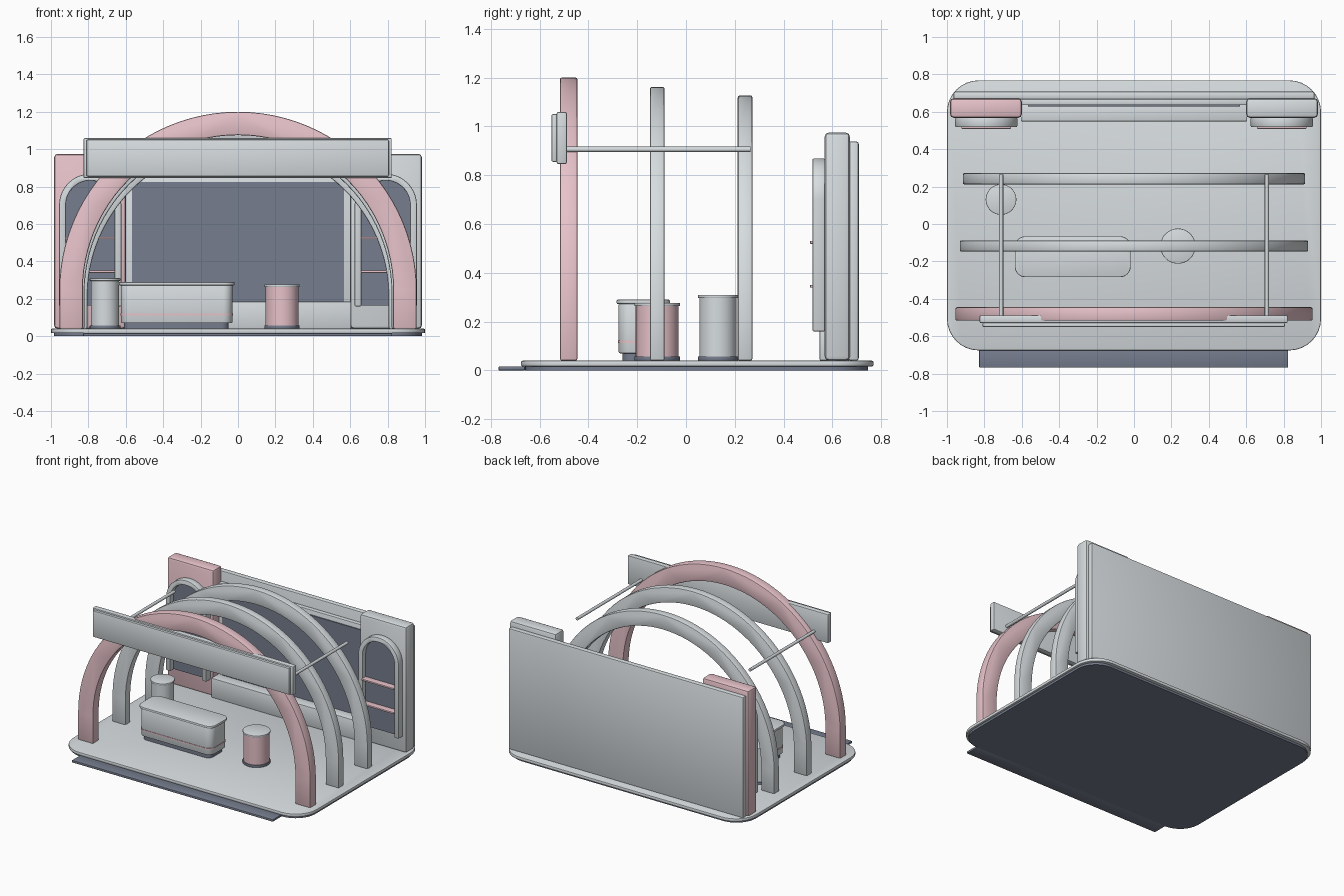
import bpy
import bmesh
from math import pi, cos, sin
from mathutils import Vector

if "Cube" in bpy.data.objects:
    bpy.data.objects.remove(bpy.data.objects["Cube"], do_unlink=True)


def material(name, rgb):
    m = bpy.data.materials.new(name)
    m.use_nodes = True
    m.diffuse_color = (*rgb, 1)
    m.node_tree.nodes["Principled BSDF"].inputs["Base Color"].default_value = (*rgb, 1)
    return m


LIGHT = material("light grey", (0.68, 0.72, 0.74))
PINK = material("soft pink", (0.80, 0.545, 0.59))
DARK = material("slate", (0.18, 0.205, 0.27))


def arc(cx, cy, r, start, end, steps):
    return [(cx + r * cos(start + (end - start) * i / steps),
             cy + r * sin(start + (end - start) * i / steps)) for i in range(steps + 1)]


def rounded(x0, x1, y0, y1, r):
    """Rectangle outline with rounded corners."""
    pts = []
    corners = [(x1 - r, y1 - r), (x0 + r, y1 - r), (x0 + r, y0 + r), (x1 - r, y0 + r)]
    for i, (cx, cy) in enumerate(corners):
        pts += arc(cx, cy, r, i * pi / 2, (i + 1) * pi / 2, 8)
    return pts


def dome(cx, r, spring, bottom, steps=48):
    """Outline of a half circle standing on straight legs."""
    return [(cx + r, bottom)] + arc(cx, spring, r, 0, pi, steps) + [(cx - r, bottom)]


def prism(name, outline, lo, hi, mat, upright=False, bevel=0.0):
    """Extrude an outline along z, or along y when upright."""
    bm = bmesh.new()
    place = (lambda a, b: (a, lo, b)) if upright else (lambda a, b: (a, b, lo))
    face = bm.faces.new([bm.verts.new(place(a, b)) for a, b in outline])
    ext = bmesh.ops.extrude_face_region(bm, geom=[face])
    move = Vector((0, hi - lo, 0) if upright else (0, 0, hi - lo))
    bmesh.ops.translate(bm, vec=move,
                        verts=[v for v in ext["geom"] if isinstance(v, bmesh.types.BMVert)])
    bmesh.ops.recalc_face_normals(bm, faces=bm.faces)
    if bevel:
        sharp = [e for e in bm.edges if e.calc_face_angle(0) > 1]
        bmesh.ops.bevel(bm, geom=sharp, offset=bevel, segments=2, profile=0.5,
                        affect='EDGES', clamp_overlap=True)
    mesh = bpy.data.meshes.new(name)
    bm.to_mesh(mesh)
    bm.free()
    mesh.materials.append(mat)
    obj = bpy.data.objects.new(name, mesh)
    bpy.context.collection.objects.link(obj)
    return obj


def box(name, x0, x1, y0, y1, z0, z1, mat, bevel=0.0):
    return prism(name, [(x0, y0), (x1, y0), (x1, y1), (x0, y1)], z0, z1, mat, bevel=bevel)


def disc(name, x, y, r, z0, z1, mat, bevel=0.0):
    return prism(name, arc(x, y, r, 0, 2 * pi, 48)[:-1], z0, z1, mat, bevel=bevel)


def arch(name, cx, r, width, spring, bottom, y0, y1, mat, bevel):
    outline = dome(cx, r, spring, bottom) + dome(cx, r - width, spring, bottom)[::-1]
    return prism(name, outline, y0, y1, mat, upright=True, bevel=bevel)


FLOOR = 0.04

# Platform and front step
prism("platform_base", rounded(-0.985, 0.985, -0.66, 0.745, 0.16), 0, 0.018, DARK)
prism("platform_floor", rounded(-1, 1, -0.676, 0.768, 0.17), 0.016, FLOOR, LIGHT, bevel=0.006)
box("front_step", -0.828, 0.824, -0.768, -0.66, 0, 0.017, DARK, 0.004)

# Three arches, each smaller toward the back
arch("front_arch", 0, 0.955, 0.125, 0.245, FLOOR, -0.517, -0.445, PINK, 0.008)
arch("middle_arch", 0, 0.931, 0.11, 0.231, FLOOR, -0.148, -0.088, LIGHT, 0.008)
arch("rear_arch", 0, 0.915, 0.11, 0.212, FLOOR, 0.212, 0.272, LIGHT, 0.008)

# Blank header board and its tie rods
box("header_board", -0.826, 0.822, -0.53, -0.488, 0.845, 1.06, LIGHT, 0.008)
box("header_face", -0.81, 0.806, -0.551, -0.528, 0.855, 1.051, LIGHT, 0.006)
for side, x in (("right", -0.71), ("left", 0.71)):
    prism(side + "_tie_rod", arc(x, 0.906, 0.011, 0, 2 * pi, 16)[:-1],
          -0.49, 0.265, LIGHT, upright=True)

# Back wall with screen and low bench
box("back_wall", -0.965, 0.965, 0.665, 0.708, FLOOR, 0.938, LIGHT, 0.01)
box("screen_frame", -0.605, 0.605, 0.635, 0.67, FLOOR, 0.86, LIGHT, 0.006)
box("screen", -0.567, 0.567, 0.627, 0.636, 0.17, 0.825, DARK)
box("low_bench", -0.605, 0.605, 0.548, 0.64, FLOOR, 0.185, LIGHT, 0.006)

# Side towers with arched shelf niches
for side, s, mat in (("right", -1, PINK), ("left", 1, LIGHT)):
    lo, hi = sorted((s * 0.6, s * 0.983))
    cx = s * 0.79
    box(side + "_tower", lo, hi, 0.568, 0.672, FLOOR, 0.975, mat, 0.018)
    arch(side + "_niche_frame", cx, 0.166, 0.036, 0.702, 0.16, 0.518, 0.57, LIGHT, 0.006)
    prism(side + "_niche_back", dome(cx, 0.14, 0.702, 0.165, 24), 0.556, 0.57, DARK, upright=True)
    for i, z in enumerate((0.345, 0.525)):
        box(f"{side}_shelf_{i + 1}", cx - 0.132, cx + 0.132, 0.509, 0.558,
            z - 0.006, z + 0.006, PINK, 0.002)

# Counter
prism("counter_plinth", rounded(-0.61, -0.05, -0.26, -0.09, 0.04), FLOOR, 0.075, DARK)
prism("counter_body", rounded(-0.625, -0.03, -0.276, -0.075, 0.05), 0.07, 0.275, LIGHT, bevel=0.006)
prism("counter_stripe", rounded(-0.628, -0.027, -0.279, -0.072, 0.053), 0.112, 0.122, PINK)
prism("counter_top", rounded(-0.637, -0.018, -0.284, -0.066, 0.056), 0.272, 0.29, LIGHT, bevel=0.005)

# Round display stands
for name, x, y, r, top, mat in (("grey_stand", -0.711, 0.131, 0.082, 0.31, LIGHT),
                                ("pink_stand", 0.235, -0.118, 0.094, 0.277, PINK)):
    disc(name + "_base", x, y, r, FLOOR, FLOOR + 0.018, DARK, 0.003)
    disc(name + "_body", x, y, r - 0.006, FLOOR + 0.016, top - 0.01, mat)
    disc(name + "_lid", x, y, r, top - 0.014, top, LIGHT, 0.004)

# Smooth curved sides while keeping edges crisp
bpy.ops.object.select_all(action='DESELECT')
for obj in bpy.context.collection.objects:
    if obj.type == 'MESH':
        obj.select_set(True)
        bpy.context.view_layer.objects.active = obj
bpy.ops.object.shade_smooth_by_angle(angle=0.4)
